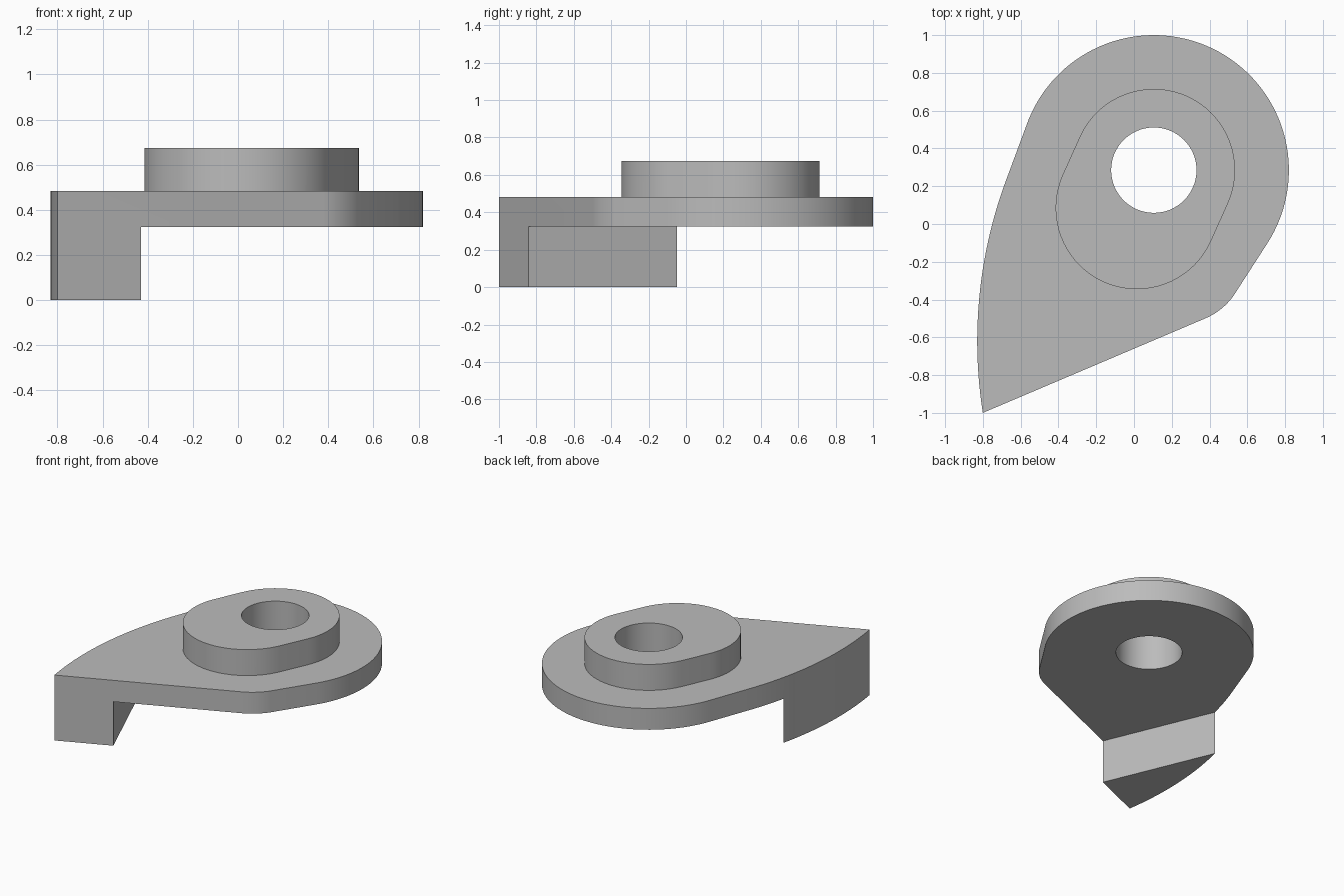
import bpy
import bmesh
from math import cos, sin, radians, atan2, degrees

if "Cube" in bpy.data.objects:
    bpy.data.objects.remove(bpy.data.objects["Cube"], do_unlink=True)

grey = bpy.data.materials.new("plain grey")
grey.use_nodes = True
colour = (0.5, 0.5, 0.5, 1)
grey.diffuse_color = colour
grey.node_tree.nodes["Principled BSDF"].inputs["Base Color"].default_value = colour

PIVOT = (0.105, 0.285)          # axis of the hole and rounded end
UNDER, PLATE_TOP, BOSS_TOP = 0.325, 0.483, 0.675


def arc(centre, radius, start, end, steps):
    angles = [radians(start + (end - start) * i / steps) for i in range(steps + 1)]
    return [(centre[0] + radius * cos(a), centre[1] + radius * sin(a)) for a in angles]


def prism(name, outline, bottom, top):
    bm = bmesh.new()
    face = bm.faces.new([bm.verts.new((x, y, bottom)) for x, y in outline])
    raised = bmesh.ops.extrude_face_region(bm, geom=[face])["geom"]
    verts = [v for v in raised if isinstance(v, bmesh.types.BMVert)]
    bmesh.ops.translate(bm, verts=verts, vec=(0, 0, top - bottom))
    bmesh.ops.recalc_face_normals(bm, faces=bm.faces)
    mesh = bpy.data.meshes.new(name)
    bm.to_mesh(mesh)
    bm.free()
    mesh.materials.append(grey)
    obj = bpy.data.objects.new(name, mesh)
    bpy.context.collection.objects.link(obj)
    return obj


def combine(target, tool, operation):
    bpy.context.view_layer.objects.active = target
    mod = target.modifiers.new(operation.lower(), "BOOLEAN")
    mod.operation = operation
    mod.solver = "EXACT"
    mod.object = tool
    bpy.ops.object.modifier_apply(modifier=mod.name)
    bpy.data.objects.remove(tool, do_unlink=True)


# Teardrop plate: round end, bowed left flank, pointed tip, filleted right corner
outline = (arc(PIVOT, 0.715, -32.7, 160.5, 72)
           + arc((1.626, -0.62), 2.456, 160.5, 188.9, 24)
           + arc((0.239, -0.174), 0.354, -67.2, -32.7, 12)[:-1])
bracket = prism("bracket", outline, 0, PLATE_TOP)

# Clear the space under the plate, leaving the foot at the tip
foot_front, foot_back = (-0.43, -0.84), (-0.76, -0.055)
dx, dy = foot_back[0] - foot_front[0], foot_back[1] - foot_front[1]
near = (foot_front[0] - dx, foot_front[1] - dy)
far = (foot_back[0] + 2 * dx, foot_back[1] + 2 * dy)
reach = 3
clearance = [near, (near[0] + reach * dy, near[1] - reach * dx),
             (far[0] + reach * dy, far[1] - reach * dx), far]
combine(bracket, prism("clearance", clearance, -1, UNDER), "DIFFERENCE")

# Oblong boss on top
second = (0.015, 0.085)
lean = degrees(atan2(PIVOT[1] - second[1], PIVOT[0] - second[0]))
boss = (arc(PIVOT, 0.43, lean - 90, lean + 90, 36)
        + arc(second, 0.43, lean + 90, lean + 270, 36))
combine(bracket, prism("boss", boss, UNDER + 0.08, BOSS_TOP), "UNION")

# Through hole
combine(bracket, prism("hole", arc(PIVOT, 0.226, 0, 360, 64)[:-1], -1, 1), "DIFFERENCE")

bpy.ops.object.select_all(action="DESELECT")
bracket.select_set(True)
bpy.context.view_layer.objects.active = bracket
bpy.ops.object.shade_smooth_by_angle(angle=radians(25))
